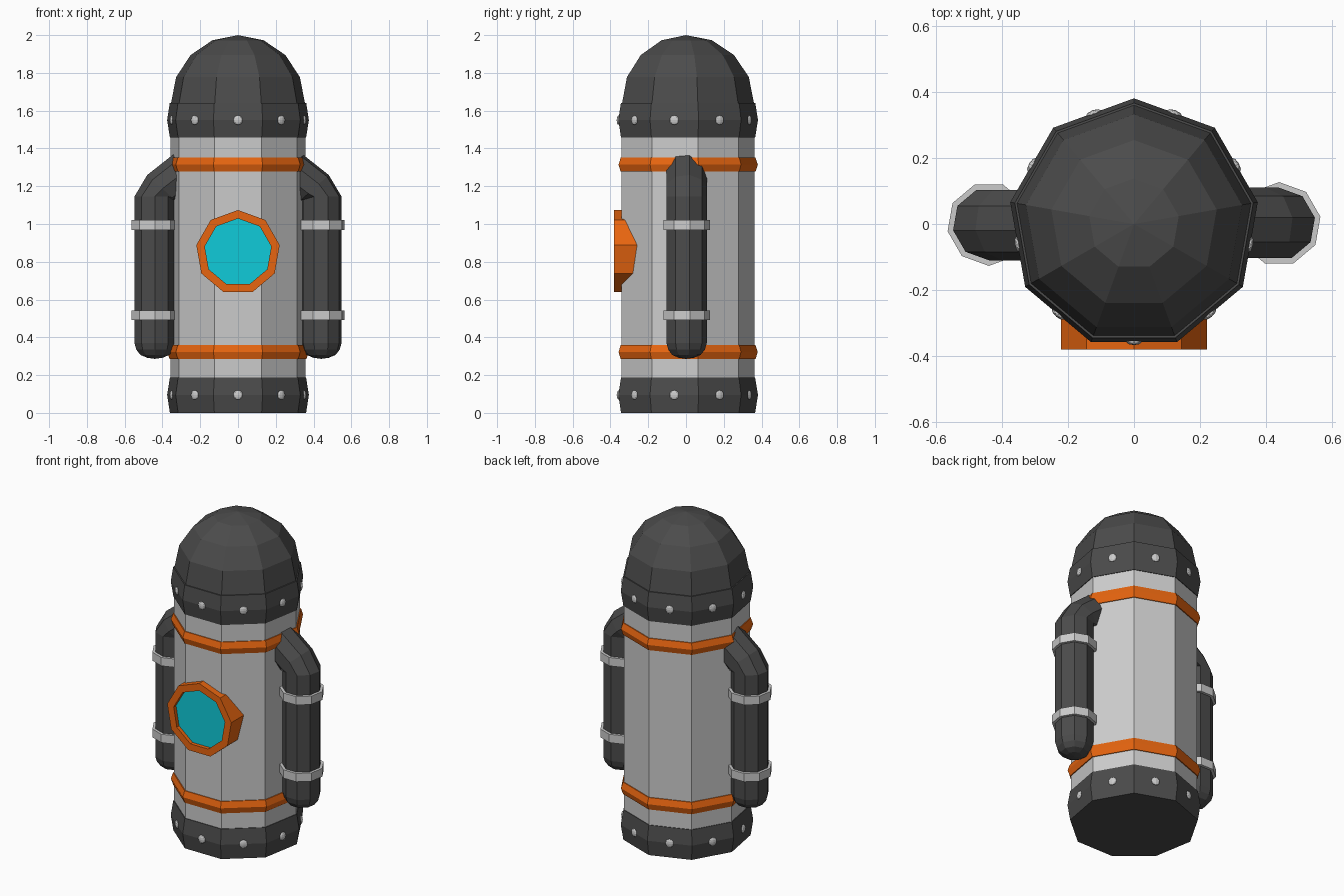
import bpy, bmesh
from math import sin, cos, pi, radians
from mathutils import Matrix, Vector

if "Cube" in bpy.data.objects:
    bpy.data.objects.remove(bpy.data.objects["Cube"])

N = 9


def material(name, rgb):
    m = bpy.data.materials.new(name)
    m.diffuse_color = (*rgb, 1)
    m.use_nodes = True
    m.node_tree.nodes["Principled BSDF"].inputs["Base Color"].default_value = m.diffuse_color
    return m


DARK = material("dark_metal", (0.07, 0.07, 0.07))
ORANGE = material("orange_paint", (0.8, 0.13, 0.005))
CYAN = material("cyan_glass", (0.005, 0.6, 0.7))


def finish(bm, name, mat=None, matrix=None):
    bmesh.ops.remove_doubles(bm, verts=bm.verts, dist=1e-5)
    bmesh.ops.recalc_face_normals(bm, faces=bm.faces)
    me = bpy.data.meshes.new(name)
    bm.to_mesh(me)
    bm.free()
    if mat:
        me.materials.append(mat)
    ob = bpy.data.objects.new(name, me)
    bpy.context.collection.objects.link(ob)
    if matrix:
        ob.matrix_world = matrix
    return ob


def sweep(name, rings, mat=None, matrix=None, caps=True):
    """Nine-sided skin over rings of (radius, x, z, tilt in degrees)."""
    bm = bmesh.new()
    loops = []
    for r, x, z, tilt in rings:
        t = radians(tilt)
        loop = []
        for k in range(N):
            a = pi / 2 + 2 * pi * k / N
            u = r * cos(a)
            loop.append(bm.verts.new((x + u * cos(t), r * sin(a), z + u * sin(t))))
        loops.append(loop)
    for a, b in zip(loops, loops[1:]):
        for k in range(N):
            j = (k + 1) % N
            bm.faces.new((a[k], a[j], b[j], b[k]))
    if caps:
        for (r, *_), loop in ((rings[0], loops[0]), (rings[-1], loops[-1])):
            if r > 0:
                bm.faces.new(loop)
    bmesh.ops.dissolve_degenerate(bm, dist=1e-6, edges=bm.edges)
    return finish(bm, name, mat, matrix)


def lathe(name, profile, mat=None, matrix=None, caps=True):
    return sweep(name, [(r, 0, z, 0) for r, z in profile], mat, matrix, caps)


# Tank wall
lathe("tank_wall", [(0.362, 0.1), (0.362, 1.55)])

# Bottom collar and domed top
lathe("bottom_collar", [(0.366, 0), (0.381, 0.095), (0.366, 0.187), (0.35, 0.187)], DARK)
lathe("top_collar", [(0.35, 1.457), (0.366, 1.457), (0.381, 1.55), (0.367, 1.64), (0.35, 1.64)], DARK, caps=False)
dome = [(0.36 * cos(i * pi / 8), 1.64 + 0.36 * sin(i * pi / 8)) for i in range(4)]
lathe("dome", dome + [(0, 2.0)], DARK)

# Orange hoops
for name, z in (("lower_hoop", 0.322), ("upper_hoop", 1.314)):
    lathe(name, [(0.355, z - 0.037), (0.368, z - 0.037), (0.38, z),
                 (0.368, z + 0.037), (0.355, z + 0.037)], ORANGE, caps=False)

# Rivets, one per collar face
for name, z in (("bottom_rivets", 0.095), ("top_rivets", 1.55)):
    bm = bmesh.new()
    for k in range(N):
        place = (Matrix.Rotation(2 * pi * k / N, 4, 'Z') @ Matrix.Translation((0, -0.357, z))
                 @ Matrix.Diagonal((0.025, 0.01, 0.025, 1)))
        bmesh.ops.create_uvsphere(bm, u_segments=8, v_segments=6, radius=1, matrix=place)
    finish(bm, name)

# Porthole facing the front
face_front = Matrix.Translation((0, 0, 0.85)) @ Matrix.Rotation(pi / 2, 4, 'X')
lathe("porthole_rim", [(0.224, 0.22), (0.224, 0.381), (0.179, 0.381), (0.179, 0.34)],
      ORANGE, face_front, caps=False)
lathe("porthole_glass", [(0.179, 0.3), (0.179, 0.358)], CYAN, face_front)

# Side pipes with clamps, the left one turned half way round
pipe = [(r, 0.44, z, 0) for r, z in ((0, 0.286), (0.042, 0.292), (0.078, 0.307),
                                     (0.1, 0.335), (0.11, 0.37), (0.11, 1.145))]
pipe += [(0.11, 0.40, 1.187, 42), (0.11, 0.28, 1.28, 55)]
for side, angle in (("right", 0), ("left", pi)):
    turn = Matrix.Rotation(angle, 4, 'Z')
    sweep(side + "_pipe", pipe, DARK, turn)
    for part, z in (("lower", 0.517), ("upper", 0.995)):
        sweep(f"{side}_{part}_clamp", [(0.127, 0.44, z - 0.026, 0), (0.127, 0.44, z + 0.026, 0)],
              None, turn)
